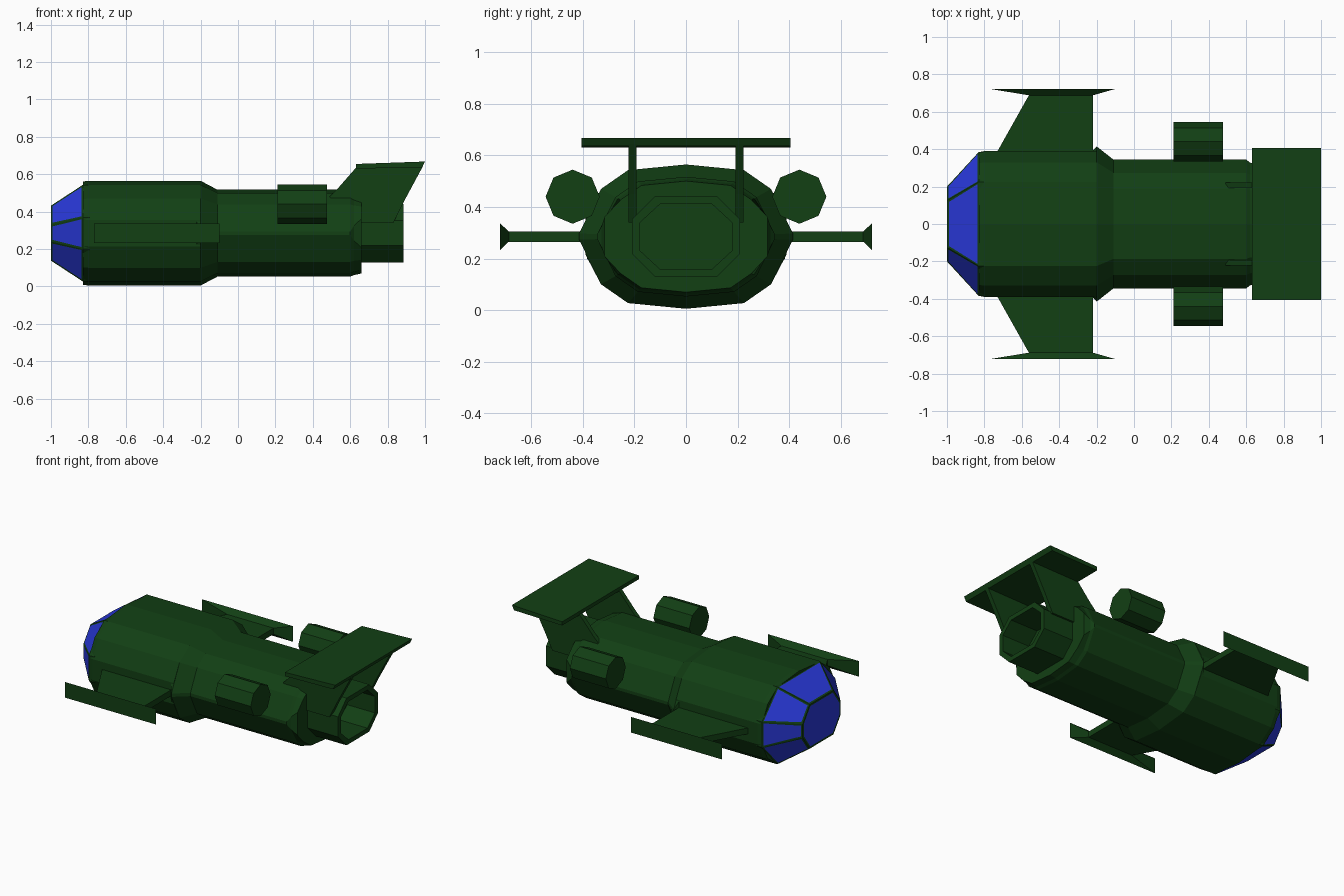
import bpy, bmesh
from math import cos, sin, pi

if "Cube" in bpy.data.objects:
    bpy.data.objects.remove(bpy.data.objects["Cube"])


def material(name, colour):
    m = bpy.data.materials.new(name)
    m.diffuse_color = (*colour, 1)
    m.use_nodes = True
    m.node_tree.nodes["Principled BSDF"].inputs["Base Color"].default_value = m.diffuse_color
    return m


GREEN = material("hull_green", (0.006, 0.05, 0.007))
BLUE = material("window_blue", (0.022, 0.04, 0.70))
ZC = 0.285  # height of the hull axis


def finish(name, bm):
    bmesh.ops.recalc_face_normals(bm, faces=bm.faces[:])
    me = bpy.data.meshes.new(name)
    bm.to_mesh(me)
    bm.free()
    me.materials.append(GREEN)
    me.materials.append(BLUE)
    ob = bpy.data.objects.new(name, me)
    bpy.context.collection.objects.link(ob)
    return ob


def loft(name, rings, cap_start=True, cap_end=True, windows=False):
    """Skin a list of equal-length rings of 3D points."""
    bm = bmesh.new()
    vs = [[bm.verts.new(p) for p in r] for r in rings]
    n = len(vs[0])
    for a, b in zip(vs, vs[1:]):
        for i in range(n):
            bm.faces.new((a[i], a[(i + 1) % n], b[(i + 1) % n], b[i]))
    if cap_start:
        bm.faces.new(vs[0])
    if cap_end:
        bm.faces.new(vs[-1])
    if windows:
        bm.normal_update()
        glass = [f for f in bm.faces if f.calc_center_median().x < -0.85]
        bmesh.ops.inset_individual(bm, faces=glass, thickness=0.014)
        for f in glass:
            f.material_index = 1
    return finish(name, bm)


def mirror_y(pts):
    """Mirror a ring to the other side."""
    return [(x, -y, z) for x, y, z in pts]


def hull_ring(x, s=1.0, side=0.39, flat=0.07):
    """Flattened fourteen-sided hull section."""
    q = [(0.225, 0.258), (0.33, 0.185), (side, flat)]
    half = [(0, 0.28)] + q + [(y, -z) for y, z in reversed(q)] + [(0, -0.28)]
    pts = half + [(-y, z) for y, z in reversed(half[1:-1])]
    return [(x, y * s, ZC + z * s) for y, z in pts]


def octagon(x, a, b, c, d):
    """Octagon with corners (a, b) and (c, d) in each quadrant."""
    q = [(a, b), (c, d), (c, -d), (a, -b)]
    pts = q + [(-y, z) for y, z in reversed(q)]
    return [(x, y, ZC + z) for y, z in pts]


# cockpit nose with framed windows
loft("cockpit_nose", [octagon(-1.0, 0.125, 0.147, 0.2, 0.045),
                      octagon(-0.83, 0.225, 0.258, 0.385, 0.085),
                      octagon(-0.79, 0.225, 0.258, 0.385, 0.085)], windows=True)

# main fuselage, stepping down behind the collar
loft("front_hull", [hull_ring(-0.83, 0.985), hull_ring(-0.8), hull_ring(-0.2)])
loft("collar", [hull_ring(-0.225, 0.99), hull_ring(-0.2, 1, 0.415, 0.012),
                hull_ring(-0.11, 0.83, 0.415, 0.012)])
loft("rear_hull", [hull_ring(-0.12, 0.83, 0.415, 0.012), hull_ring(0.6, 0.83, 0.415, 0.012),
                   hull_ring(0.62, 0.8, 0.41, 0.05), hull_ring(0.66, 0.77, 0.41, 0.1)])

# hollow exhaust nozzle
loft("exhaust_nozzle", [octagon(0.64, 0.12, 0.157, 0.21, 0.067),
                        octagon(0.885, 0.12, 0.157, 0.21, 0.067),
                        octagon(0.885, 0.1, 0.127, 0.178, 0.055),
                        octagon(0.68, 0.1, 0.127, 0.178, 0.055)])


def rect(y, x0, x1, h):
    return [(x0, y, ZC - h), (x1, y, ZC - h), (x1, y, ZC + h), (x0, y, ZC + h)]


def pod_ring(x):
    return [(x, 0.44 + 0.105 * cos(i * pi / 4), 0.44 + 0.105 * sin(i * pi / 4))
            for i in range(8)]


def fin_side(y):
    profile = [(0.49, 0.48), (0.53, 0.52), (0.635, 0.64), (0.99, 0.645), (0.885, 0.45),
               (0.83, 0.34), (0.6, 0.34)]
    return [(x, y, z) for x, z in profile]


# paired parts: wings, flared wing tips, side pods, tail fins
paired = {
    "wing": [rect(0.3, -0.78, -0.22, 0.02), rect(0.692, -0.56, -0.22, 0.02)],
    "wing_tip": [rect(0.688, -0.56, -0.22, 0.02), rect(0.722, -0.77, -0.1, 0.052)],
    "side_pod": [pod_ring(0.21), pod_ring(0.475)],
    "tail_fin": [fin_side(0.193), fin_side(0.223)],
}
for part, rings in paired.items():
    loft("left_" + part, rings)
    loft("right_" + part, [mirror_y(r) for r in rings])

# tail plane across the fins
loft("tail_plane", [[(0.63, y, 0.63), (0.985, y, 0.637), (1.0, y, 0.668), (0.63, y, 0.655)]
                    for y in (-0.405, 0.405)])
